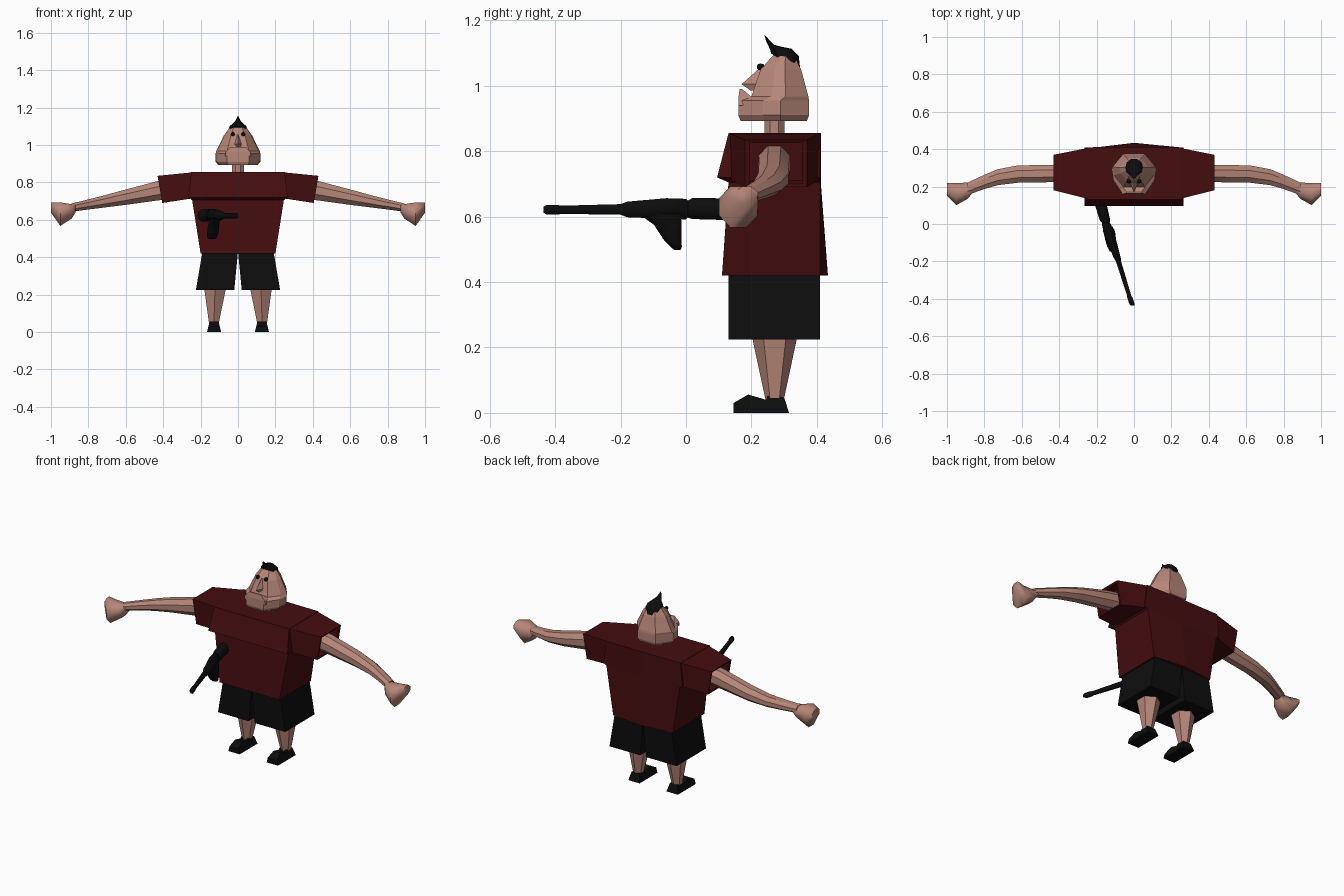
import bpy, bmesh, math


def material(name, rgb):
    m = bpy.data.materials.new(name)
    m.diffuse_color = (*rgb, 1)
    return m


SKIN = material("skin", (0.47, 0.24, 0.19))
RED = material("dark red cloth", (0.06, 0.004, 0.005))
BLACK = material("black", (0.004, 0.004, 0.004))


def loft(name, rings, mat, smooth=None):
    """Skin a list of equal-length point rings and cap both ends."""
    bm = bmesh.new()
    vs = [[bm.verts.new(p) for p in r] for r in rings]
    n = len(rings[0])
    for a, b in zip(vs, vs[1:]):
        for i in range(n):
            j = (i + 1) % n
            bm.faces.new((a[i], a[j], b[j], b[i]))
    bm.faces.new(vs[0])
    bm.faces.new(vs[-1])
    bmesh.ops.recalc_face_normals(bm, faces=bm.faces)
    me = bpy.data.meshes.new(name)
    bm.to_mesh(me)
    bm.free()
    me.materials.append(mat)
    ob = bpy.data.objects.new(name, me)
    bpy.context.collection.objects.link(ob)
    if smooth:
        bpy.ops.object.select_all(action='DESELECT')
        ob.select_set(True)
        bpy.context.view_layer.objects.active = ob
        bpy.ops.object.shade_smooth_by_angle(angle=math.radians(smooth))
    return ob


def circle(n, off=0.0):
    return [(math.cos(2 * math.pi * (i + off) / n), math.sin(2 * math.pi * (i + off) / n))
            for i in range(n)]


def rect_z(x0, x1, y0, y1, z):
    return [(x0, y0, z), (x1, y0, z), (x1, y1, z), (x0, y1, z)]


# Shirt body: chest overhangs the belly, hem is pointed at the back
def shirt_ring(z, w, yf, yb, yc):
    return [(-w, yf, z), (w, yf, z), (w, yb, z), (0, yc, z), (-w, yb, z)]


loft("shirt_body", [shirt_ring(0.855, 0.25, 0.13, 0.41, 0.412),
                    shirt_ring(0.72, 0.265, 0.095, 0.41, 0.412),
                    shirt_ring(0.705, 0.245, 0.13, 0.41, 0.412),
                    shirt_ring(0.42, 0.20, 0.11, 0.41, 0.434)], RED)


# Sleeves, arms, hands, shorts, legs and shoes on both sides
def sleeve_ring(s, xt, xb, y0, y1, z0, z1):
    return [(s * xt, y0, z1), (s * xt, y1, z1), (s * xb, y1, z0), (s * xb, y0, z0)]


def limb_ring(s, x, y, z, ry, rz, n=8):
    return [(s * x, y + ry * c, z + rz * d) for c, d in circle(n, 0.5)]


ARM = [(0.36, 0.27, 0.765, 0.052, 0.057), (0.43, 0.27, 0.755, 0.05, 0.056),
       (0.62, 0.267, 0.717, 0.05, 0.043), (0.73, 0.25, 0.695, 0.046, 0.034),
       (0.80, 0.225, 0.682, 0.041, 0.029), (0.89, 0.188, 0.665, 0.036, 0.024)]
HAND = [(0.87, 0.19, 0.662, 0.035, 0.027), (0.89, 0.178, 0.645, 0.047, 0.042),
        (0.95, 0.16, 0.63, 0.064, 0.068), (1.0, 0.185, 0.665, 0.036, 0.029)]
SHOE = [(0.145, 0), (0.145, 0.03), (0.19, 0.056), (0.245, 0.04),
        (0.25, 0.052), (0.30, 0.047), (0.315, 0)]

for side, s in (("left", 1), ("right", -1)):
    loft(side + "_sleeve", [sleeve_ring(s, 0.24, 0.24, 0.133, 0.408, 0.715, 0.854),
                            sleeve_ring(s, 0.43, 0.405, 0.18, 0.37, 0.69, 0.835),
                            sleeve_ring(s, 0.425, 0.403, 0.195, 0.355, 0.70, 0.825),
                            sleeve_ring(s, 0.37, 0.35, 0.195, 0.355, 0.71, 0.83)], RED)
    loft(side + "_arm", [limb_ring(s, *a) for a in ARM], SKIN, 30)
    loft(side + "_hand", [limb_ring(s, *h) for h in HAND], SKIN, 60)
    loft(side + "_shorts_leg",
         [rect_z(0, s * 0.19, 0.13, 0.41, 0.43),
          rect_z(s * 0.02, s * 0.225, 0.13, 0.41, 0.225)], BLACK)
    loft(side + "_leg",
         [[(s * (cx + rx * d), 0.271 + ry * c, z) for c, d in circle(6)]
          for z, cx, rx, ry in ((0.26, 0.122, 0.072, 0.075), (0.04, 0.129, 0.029, 0.028))],
         SKIN)
    loft(side + "_shoe",
         [[(s * 0.128 + t * (0.038 - 0.25 * z), y, z) for y, z in SHOE] for t in (-1, 1)],
         BLACK)

# Neck
loft("neck", [[(0.035 * c, 0.27 + 0.033 * d, z) for c, d in circle(8, 0.5)]
              for z in (0.84, 0.91)], SKIN)

# Head: wide jaw band narrowing to the crown
HALF = [(0.5, 0), (0.92, 0.35), (1, 0.6), (0.5, 1)]
OUTLINE = HALF + [(-x, y) for x, y in reversed(HALF)]


def head_ring(z, rx, y0, y1):
    return [(rx * u, y0 + (y1 - y0) * v, z) for u, v in OUTLINE]


loft("head", [head_ring(0.893, 0.105, 0.167, 0.37), head_ring(0.91, 0.12, 0.16, 0.376),
              head_ring(0.955, 0.12, 0.16, 0.376), head_ring(0.968, 0.116, 0.20, 0.374),
              head_ring(1.05, 0.076, 0.228, 0.352), head_ring(1.095, 0.044, 0.268, 0.328)],
     SKIN)

# Jutting lower lip
loft("lip", [rect_z(-0.07, 0.07, 0.16, 0.215, 0.94), rect_z(-0.066, 0.066, 0.16, 0.205, 0.962),
             rect_z(-0.04, 0.04, 0.164, 0.172, 0.99)], SKIN)

# Nose
loft("nose", [[(0, y, z), (w, 0.24, z), (-w, 0.24, z)]
              for z, y, w in ((1.055, 0.226, 0.008), (1.005, 0.17, 0.03),
                              (0.985, 0.198, 0.028))], SKIN)

# Eyes
for side, s in (("left", 1), ("right", -1)):
    loft(side + "_eye",
         [[(s * 0.028 + r * c, 0.228 + dy, 1.058 + r * d) for c, d in circle(10)]
          for dy, r in ((-0.011, 0.004), (-0.007, 0.009), (0, 0.011), (0.01, 0.008))],
         BLACK, 60)

# Hair: tilted cap swept up into a forward quiff
TUFT = [(0.258, 1.10, 0.352, 1.045, 0.05), (0.256, 1.108, 0.347, 1.09, 0.046),
        (0.252, 1.118, 0.325, 1.113, 0.028), (0.245, 1.135, 0.272, 1.122, 0.014),
        (0.239, 1.156, 0.242, 1.154, 0.002)]
loft("hair", [[(rx * c, (y0 + y1) / 2 + (y1 - y0) / 2 * d, (z0 + z1) / 2 + (z1 - z0) / 2 * d)
               for c, d in circle(10)] for y0, z0, y1, z1, rx in TUFT], BLACK, 40)

# Gun: stock, body and barrel in one run, with a raked grip below
GUN = [(0.15, -0.19, 0.622, 0.034, 0.035), (0.02, -0.155, 0.625, 0.028, 0.034),
       (0.006, -0.15, 0.623, 0.02, 0.027), (0, -0.148, 0.623, 0.024, 0.033),
       (-0.06, -0.13, 0.625, 0.028, 0.033), (-0.18, -0.09, 0.622, 0.019, 0.025),
       (-0.2, -0.083, 0.622, 0.014, 0.017), (-0.385, -0.025, 0.621, 0.011, 0.013),
       (-0.39, -0.023, 0.621, 0.014, 0.016), (-0.425, -0.012, 0.621, 0.014, 0.016),
       (-0.435, -0.008, 0.621, 0.01, 0.01)]
loft("gun_body", [[(x + rx * c, y, z + rz * d) for c, d in circle(10)]
                  for y, x, z, rx, rz in GUN], BLACK, 40)
GRIP = [(0.61, -0.15, -0.012, 0.026), (0.575, -0.10, -0.011, 0.03),
        (0.53, -0.07, -0.012, 0.03), (0.507, -0.048, -0.012, 0.026),
        (0.498, -0.036, -0.016, 0.018)]
loft("gun_grip", [[(-0.148 - 0.16 * (y0 + y1) + rx * c,
                    (y0 + y1) / 2 + (y1 - y0) / 2 * d, z) for c, d in circle(10)]
                  for z, y0, y1, rx in GRIP], BLACK, 40)
